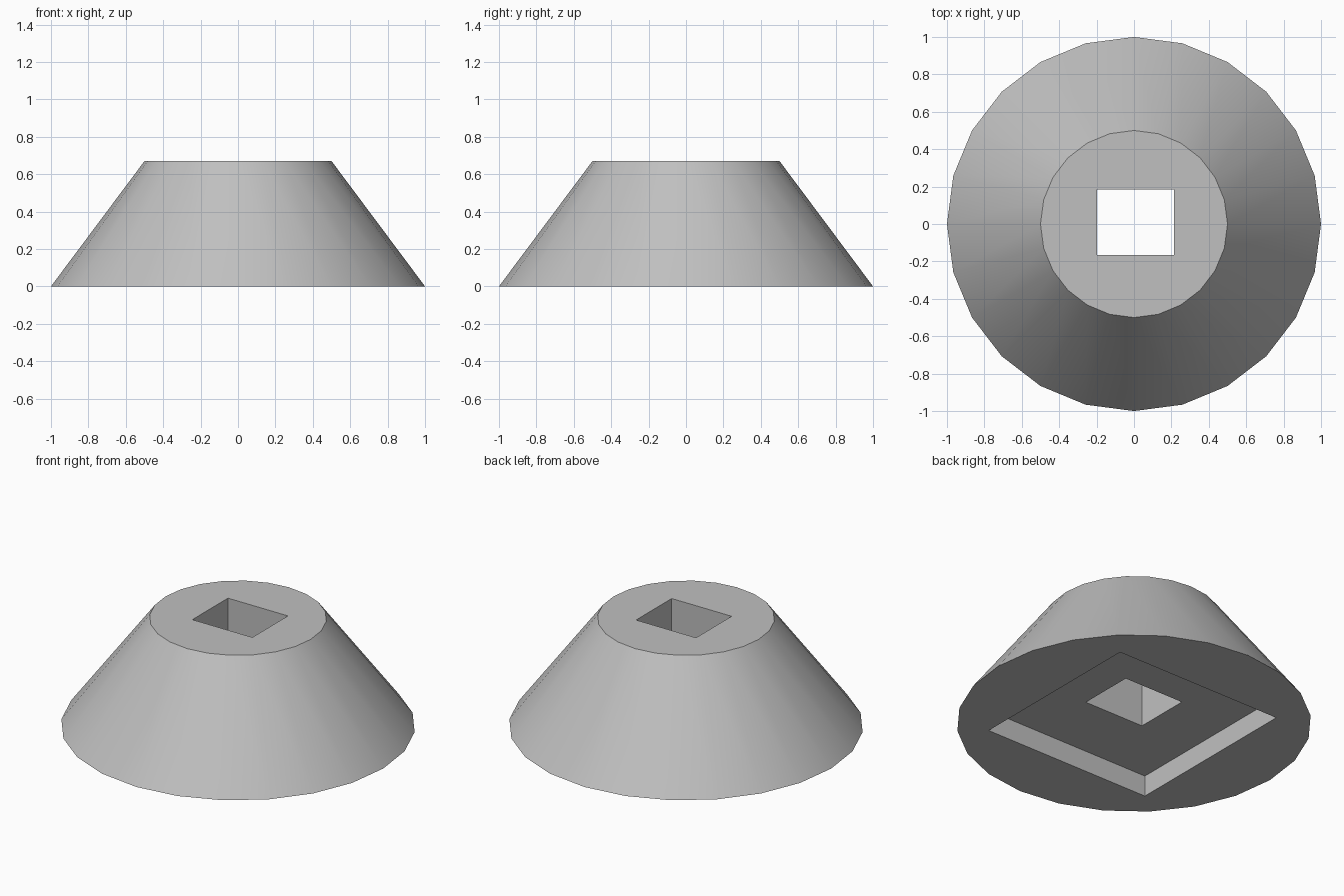
import bpy
import math

cube = bpy.data.objects.get("Cube")
if cube:
    bpy.data.objects.remove(cube, do_unlink=True)

HEIGHT = 0.67
RECESS_DEPTH = 0.13

grey = bpy.data.materials.new("light grey")
grey.use_nodes = True
grey.diffuse_color = (0.53, 0.53, 0.53, 1)
grey.node_tree.nodes["Principled BSDF"].inputs["Base Color"].default_value = grey.diffuse_color


def box_cutter(name, low, high):
    """Axis-aligned box between two corners, hidden from renders."""
    centre = [(a + b) / 2 for a, b in zip(low, high)]
    bpy.ops.mesh.primitive_cube_add(size=1, location=centre)
    box = bpy.context.object
    box.name = name
    box.scale = [b - a for a, b in zip(low, high)]
    box.data.materials.append(grey)
    box.hide_render = True
    return box


# Tapered body with a corner pointing along each axis
bpy.ops.mesh.primitive_cone_add(vertices=24, radius1=1, radius2=0.5,
                                depth=HEIGHT, location=(0, 0, HEIGHT / 2))
body = bpy.context.object
body.name = "tapered_base"
body.data.materials.append(grey)

# Shallow square recess underneath and rectangular hole right through
cutters = [
    box_cutter("recess_cutter", (-0.575, -0.59, -0.2), (0.575, 0.563, RECESS_DEPTH)),
    box_cutter("hole_cutter", (-0.198, -0.166, -0.3), (0.215, 0.184, HEIGHT + 0.2)),
]
bpy.ops.object.select_all(action='DESELECT')
body.select_set(True)
bpy.context.view_layer.objects.active = body
for cutter in cutters:
    cut = body.modifiers.new(cutter.name, 'BOOLEAN')
    cut.operation = 'DIFFERENCE'
    cut.solver = 'EXACT'
    cut.object = cutter
    bpy.ops.object.modifier_apply(modifier=cut.name)
for cutter in cutters:
    bpy.data.objects.remove(cutter, do_unlink=True)

# Smooth flank, crisp rims and cut edges
bpy.ops.object.shade_smooth_by_angle(angle=math.radians(30))
